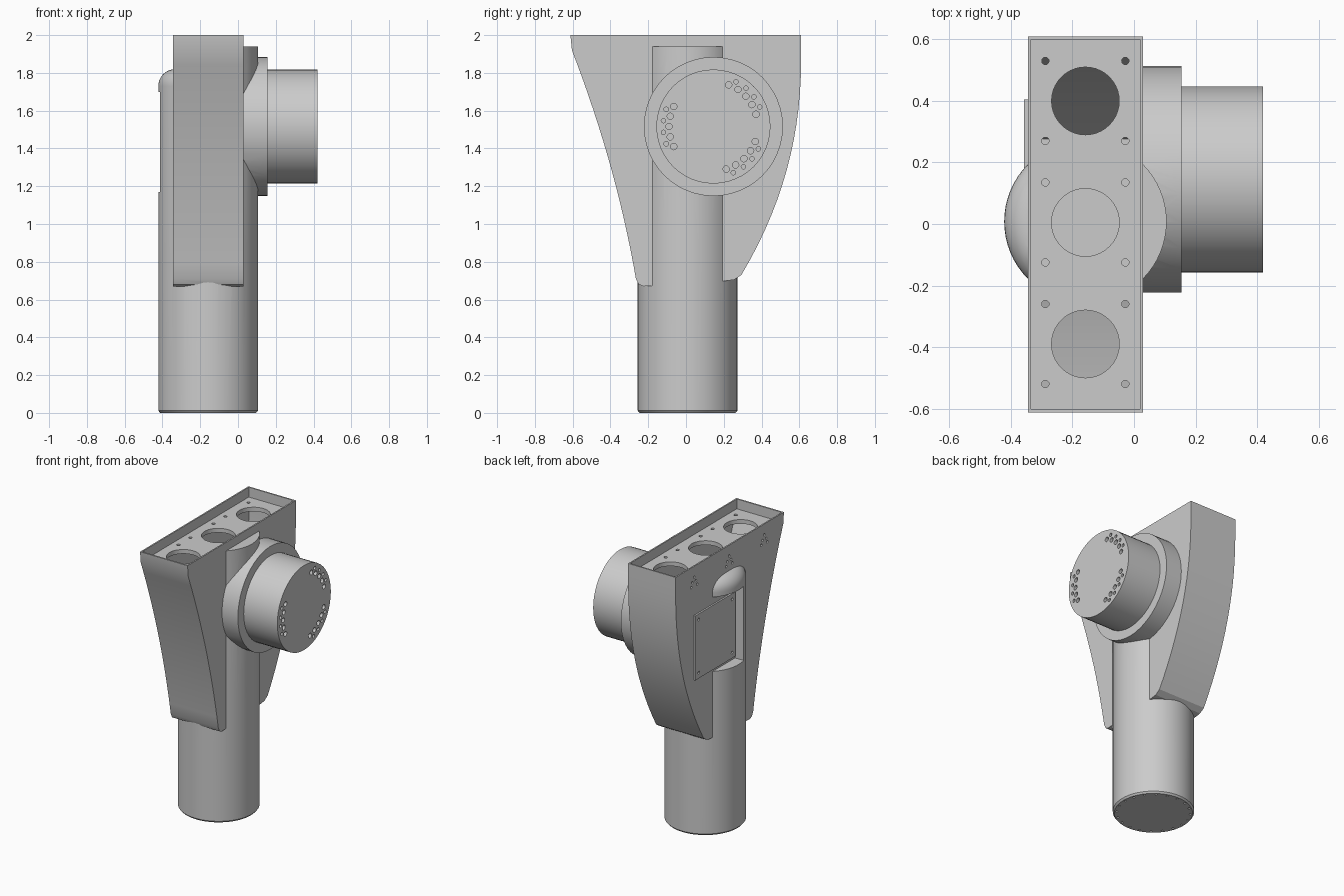
import bpy, bmesh
from math import sin, cos, pi, radians, asin
from mathutils import Matrix, Vector

if "Cube" in bpy.data.objects:
    bpy.data.objects.remove(bpy.data.objects["Cube"])

CX, CY, CR = -0.158, 0.008, 0.264      # column axis and radius
MY, MZ = 0.145, 1.516                  # drive housing axis
X0, X1 = -0.345, 0.03                  # side faces of the fan-shaped body


def finish(name, bm):
    bmesh.ops.recalc_face_normals(bm, faces=bm.faces[:])
    me = bpy.data.meshes.new(name)
    bm.to_mesh(me)
    bm.free()
    ob = bpy.data.objects.new(name, me)
    bpy.context.collection.objects.link(ob)
    return ob


def prism(name, pts, a, b, axis):
    """Extrude a 2D outline from a to b along x (yz outline) or z (xy outline)."""
    bm = bmesh.new()
    to3 = (lambda p: (a, p[0], p[1])) if axis == 'x' else (lambda p: (p[0], p[1], a))
    face = bm.faces.new([bm.verts.new(to3(p)) for p in pts])
    ext = bmesh.ops.extrude_face_region(bm, geom=[face])
    off = Vector((b - a, 0, 0)) if axis == 'x' else Vector((0, 0, b - a))
    bmesh.ops.translate(bm, vec=off, verts=[v for v in ext['geom'] if isinstance(v, bmesh.types.BMVert)])
    return finish(name, bm)


def box(name, lo, hi):
    return prism(name, [(lo[0], lo[1]), (hi[0], lo[1]), (hi[0], hi[1]), (lo[0], hi[1])], lo[2], hi[2], 'z')


def lathe(name, profile, origin, axis, n):
    """Revolve (radius, height) points into a closed solid."""
    bm = bmesh.new()
    rot = Matrix.Rotation(pi / 2, 4, 'Y') if axis == 'x' else Matrix()
    m = Matrix.Translation(origin) @ rot
    rings = [[bm.verts.new(m @ Vector((r * cos(2 * pi * i / n), r * sin(2 * pi * i / n), h)))
              for i in range(n)] for r, h in profile]
    for p, q in zip(rings, rings[1:]):
        for i in range(n):
            bm.faces.new((p[i], p[(i + 1) % n], q[(i + 1) % n], q[i]))
    bm.faces.new(rings[0])
    bm.faces.new(rings[-1])
    return finish(name, bm)


def holes(name, items, axis, n=12):
    """One cutter mesh of many cylinders: (centre, radius, length)."""
    bm = bmesh.new()
    rot = Matrix.Rotation(pi / 2, 4, 'Y') if axis == 'x' else Matrix()
    for c, r, l in items:
        bmesh.ops.create_cone(bm, cap_ends=True, segments=n, radius1=r, radius2=r, depth=l,
                              matrix=Matrix.Translation(c) @ rot)
    return finish(name, bm)


def boolean(ob, other, op='DIFFERENCE'):
    mod = ob.modifiers.new("bool", 'BOOLEAN')
    mod.operation, mod.object, mod.solver = op, other, 'EXACT'
    bpy.context.view_layer.objects.active = ob
    bpy.ops.object.modifier_apply(modifier=mod.name)
    bpy.data.objects.remove(other, do_unlink=True)


def smooth(ob, deg):
    bpy.ops.object.select_all(action='DESELECT')
    ob.select_set(True)
    bpy.context.view_layer.objects.active = ob
    bpy.ops.object.shade_smooth_by_angle(angle=radians(deg))


def y_low(z):
    t = max(0, (1.94 - z) / 1.26)
    return -0.612 + 0.352 * (t + 0.4 * t * (1 - t))


def y_high(z):
    t = max(0, (1.9 - z) / 1.2)
    return 0.61 - 0.335 * t ** 2.2


def fan_outline(z0l, z0r, z1, inset, n=16):
    left = [z0l + (z1 - z0l) * i / n for i in range(n + 1)]
    right = [z0r + (z1 - z0r) * i / n for i in range(n + 1)]
    return [(y_low(z) + inset, z) for z in reversed(left)] + [(y_high(z) - inset, z) for z in right]


# Column with rounded cap
R = 0.09
cap = [(CR - R + R * cos(a * pi / 16), 1.82 - R + R * sin(a * pi / 16)) for a in range(9)]
body = lathe("main_body", [(CR - 0.01, 0), (CR, 0.012)] + cap, (CX, CY, 0), 'z', 64)

# Service pocket on the left side of the column
boolean(body, box("pocket_cut", (-0.6, -0.06, 1.17), (X0 + 0.01, 0.6, 1.70)))

# Taller half column on the drive side
boolean(body, prism("column_half", [(CX + CR * cos(i * pi / 32), CY + CR * sin(i * pi / 32))
                                    for i in range(-16, 17)], 0.9, 1.94, 'z'), 'UNION')

# Fan-shaped body with softened lower corners
outline = fan_outline(0.71, 0.73, 2.0, 0)
i = len(outline) // 2
outline[i:i] = [(-0.25, 0.68), (-0.225, 0.67), (0.22, 0.70), (0.255, 0.705)]
boolean(body, prism("fan_body", outline, X0, X1, 'x'), 'UNION')

# Drive flange
boolean(body, lathe("flange", [(0.368, X1 - 0.01), (0.368, 0.155)], (0, MY, MZ), 'x', 48), 'UNION')

# Top tray, hollow interior, ports and screw holes
boolean(body, box("tray_cut", (X0 + 0.01, -0.601, 1.93), (X1 - 0.01, 0.600, 2.2)))
boolean(body, prism("cavity", fan_outline(0.74, 0.74, 1.90, 0.022), X0 + 0.02, X1 - 0.015, 'x'))
ports = (-0.39, 0.005, 0.40)
boolean(body, holes("port_cut", [((CX, y, 1.915), 0.11, 0.06) for y in ports], 'z', 40))
boolean(body, holes("screw_cut", [((CX + sx * 0.13, y + sy * 0.13, 1.915), 0.012, 0.06)
                                  for y in ports for sx in (-1, 1) for sy in (-1, 1)], 'z'))

# Vent clusters on the left face
tri = [(0, 0.032), (-0.02, 0.0), (0.02, 0.0), (-0.034, -0.03), (0.034, -0.03)]
boolean(body, holes("vent_cut", [((X0, y + dy, 1.89 + dz), 0.009, 0.02)
                                 for y in ports for dy, dz in tri], 'x'))

# Bolt ring under the base
boolean(body, holes("base_cut", [((CX + 0.238 * cos(k * pi / 10), CY + 0.238 * sin(k * pi / 10), 0),
                                  0.008, 0.03) for k in range(20)], 'z', 8))
smooth(body, 20)

# Drive housing with three clusters of holes
drive = lathe("drive_housing", [(0.302, 0.15), (0.302, 0.42)], (0, MY, MZ), 'x', 48)
dots = []
for centre in (43, 180, -46.5):
    for count, rad, size in ((5, 0.235, 0.017), (4, 0.266, 0.012)):
        for k in range(count):
            a = radians(centre + 13.4 * (k - (count - 1) / 2))
            dots.append(((0.42, MY + rad * cos(a), MZ + rad * sin(a)), size, 0.05))
boolean(drive, holes("drive_cut", dots, 'x'))
smooth(drive, 20)

# Service cover in the pocket
cover = box("service_cover", (X0 - 0.012, -0.05, 1.19), (X0 + 0.015, 0.405, 1.65))
boolean(cover, holes("cover_cut", [((X0 - 0.012, y, z), 0.01, 0.02)
                                   for y in (-0.01, 0.365) for z in (1.23, 1.61)], 'x'))
